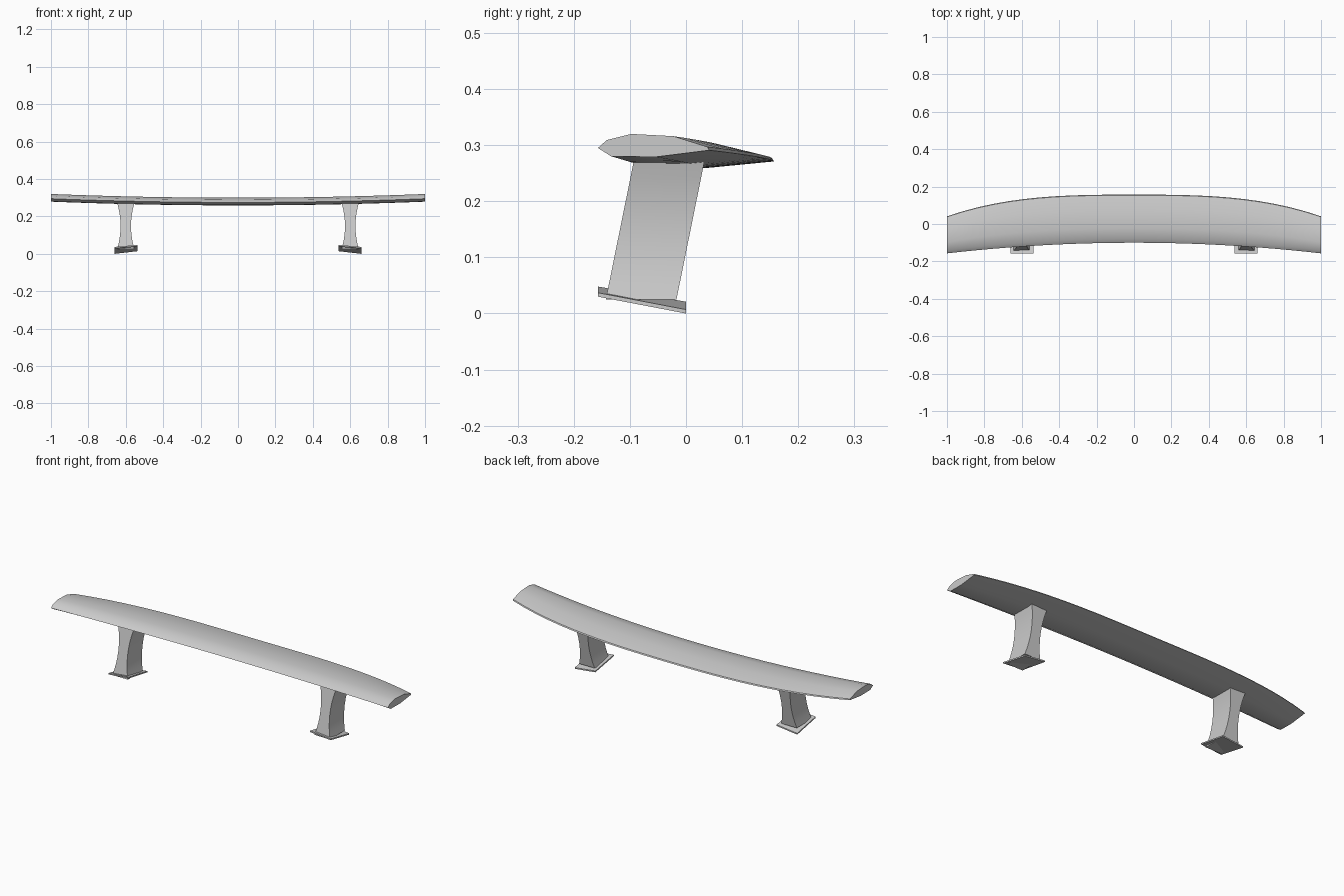
import bpy

if "Cube" in bpy.data.objects:
    bpy.data.objects.remove(bpy.data.objects["Cube"])


def loft(name, rings):
    """Closed solid through a list of equal-length vertex rings."""
    n = len(rings[0])
    verts = [v for r in rings for v in r]
    faces = [tuple(reversed(range(n))),
             tuple((len(rings) - 1) * n + i for i in range(n))]
    for k in range(len(rings) - 1):
        for i in range(n):
            j = (i + 1) % n
            faces.append((k * n + i, k * n + j, (k + 1) * n + j, (k + 1) * n + i))
    me = bpy.data.meshes.new(name)
    me.from_pydata(verts, [], faces)
    ob = bpy.data.objects.new(name, me)
    bpy.context.collection.objects.link(ob)
    bpy.context.view_layer.objects.active = ob
    bpy.ops.object.select_all(action='DESELECT')
    ob.select_set(True)
    bpy.ops.object.mode_set(mode='EDIT')
    bpy.ops.mesh.select_all(action='SELECT')
    bpy.ops.mesh.normals_make_consistent(inside=False)
    bpy.ops.object.mode_set(mode='OBJECT')
    bpy.ops.object.shade_smooth_by_angle(angle=0.6)
    return ob


def mirror_x(ob):
    ob.modifiers.new("mirror", 'MIRROR').use_axis[0] = True


# Wing blade: (chord fraction, height) profile swept along a bowed span
profile = [(0, .295), (.08, .309), (.3, .320), (.68, .316), (.985, .297),
           (1, .291), (.52, .279), (.12, .280)]
rings = []
for i in range(25):
    x = -1 + i / 12
    front = -.100 - .057 * x * x
    back = .157 - .116 * abs(x) ** 3
    rings.append([(x, front + f * (back - front), z - .02 * (1 - x * x))
                  for f, z in profile])
loft("wing_blade", rings)

# Support legs: raked back, pinched at the waist
rings = []
for i in range(9):
    t = i / 8
    z = .025 + .247 * t
    w = .028 + .018 * (2 * t - 1) ** 2
    y0 = -.143 + .050 * t
    rings.append([(.6 - w, y0, z), (.6 + w, y0, z),
                  (.6 + w, y0 + .126, z), (.6 - w, y0 + .126, z)])
mirror_x(loft("support_leg", rings))

# Foot plates: thin, tilted down towards the back and outer side
rings = []
for dz in (0, .007):
    rings.append([(.538, -.157, .041 + dz), (.66, -.157, .030 + dz),
                  (.66, 0, dz), (.538, 0, .014 + dz)])
mirror_x(loft("foot_plate", rings))
